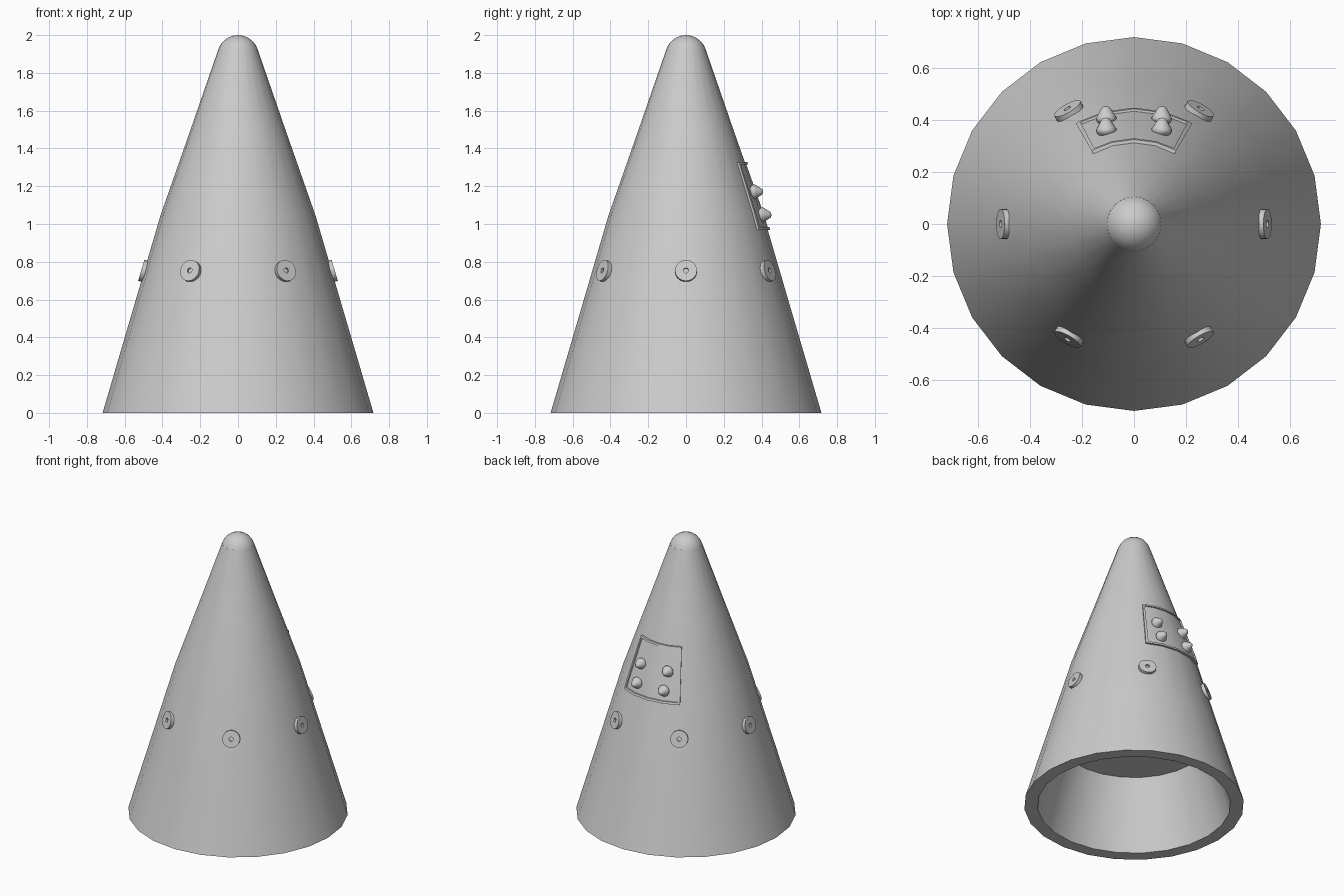
import bpy, bmesh, math
from mathutils import Matrix, Vector

if "Cube" in bpy.data.objects:
    bpy.data.objects.remove(bpy.data.objects["Cube"])

OUTER = [(0.717, 0.0), (0.57, 0.5), (0.412, 1.04), (0.251, 1.5), (0.104, 1.925)]


def radius_at(z):
    for (r0, z0), (r1, z1) in zip(OUTER, OUTER[1:]):
        if z <= z1:
            return r0 + (r1 - r0) * (z - z0) / (z1 - z0)
    return OUTER[-1][0]


def finish(name, bm, angle=35):
    bmesh.ops.remove_doubles(bm, verts=bm.verts, dist=1e-5)
    bmesh.ops.recalc_face_normals(bm, faces=bm.faces)
    me = bpy.data.meshes.new(name)
    bm.to_mesh(me)
    bm.free()
    ob = bpy.data.objects.new(name, me)
    bpy.context.collection.objects.link(ob)
    bpy.ops.object.select_all(action='DESELECT')
    ob.select_set(True)
    bpy.context.view_layer.objects.active = ob
    bpy.ops.object.shade_smooth_by_angle(angle=math.radians(angle))
    return ob


def lathe(name, profile, segs, matrix=Matrix(), angle=35):
    # revolve (radius, height) points about local z, then place
    bm = bmesh.new()
    vs = [bm.verts.new((r, 0, z)) for r, z in profile]
    es = [bm.edges.new(p) for p in zip(vs, vs[1:])]
    bmesh.ops.spin(bm, geom=vs + es, axis=(0, 0, 1), cent=(0, 0, 0),
                   steps=segs, angle=2 * math.pi, use_merge=True)
    bmesh.ops.remove_doubles(bm, verts=bm.verts, dist=1e-5)
    bmesh.ops.transform(bm, matrix=matrix, verts=bm.verts)
    return finish(name, bm, angle)


def aim(pos, direction):
    return Matrix.Translation(pos) @ Vector(direction).to_track_quat('Z', 'Y').to_matrix().to_4x4()


# hollow conical body with a flat ceiling inside
lathe("cone_body", [(0, 0.485), (0.485, 0.485), (0.63, 0.0)] + OUTER + [(0, 1.925)], 24)

# rounded tip
cap = [(0.11 * math.cos(math.radians(a)), 1.89 + 0.11 * math.sin(math.radians(a)))
       for a in range(15, 90, 15)] + [(0, 2.0)]
lathe("rounded_tip", cap, 24)

# ring of six washers lying on the slope
slope = 0.293
for i in range(6):
    a = math.radians(60 * i)
    n = Vector((math.cos(a), math.sin(a), slope)).normalized()
    r = radius_at(0.75)
    pos = Vector((r * math.cos(a), r * math.sin(a), 0.75))
    lathe(f"washer_{i + 1}", [(0, -0.02), (0.058, -0.02), (0.058, 0.016), (0.014, 0.016),
                              (0.014, 0.004), (0, 0.004)], 20, aim(pos, n))

# curved access panel on the back: plate and raised rim
ANGS = [-30, -27.7, -15, 0, 15, 27.7, 30]
ZS = [0.968, 0.983, 1.04, 1.315, 1.328]


def curved_plate(name, lift, rim_only):
    bm = bmesh.new()

    def point(a, z, off):
        t = math.radians(90 + a)
        r = radius_at(z) + off
        return bm.verts.new((r * math.cos(t), r * math.sin(t), z))
    grids = [[[point(a, z, off) for a in ANGS] for z in ZS] for off in (-0.012, lift)]
    cols, rows = len(ANGS) - 1, len(ZS) - 1
    cells = {(i, j) for j in range(rows) for i in range(cols)
             if not rim_only or i in (0, cols - 1) or j in (0, rows - 1)}
    for i, j in cells:
        ring = [(i, j), (i + 1, j), (i + 1, j + 1), (i, j + 1)]
        sides = [(i, j - 1), (i + 1, j), (i, j + 1), (i - 1, j)]
        for g in grids:
            bm.faces.new([g[y][x] for x, y in ring])
        for k in range(4):
            if sides[k] not in cells:
                (x0, y0), (x1, y1) = ring[k], ring[(k + 1) % 4]
                bm.faces.new([grids[0][y0][x0], grids[0][y1][x1],
                              grids[1][y1][x1], grids[1][y0][x0]])
    loose = [v for v in bm.verts if not v.link_faces]
    bmesh.ops.delete(bm, geom=loose, context='VERTS')
    return finish(name, bm)


curved_plate("panel_plate", 0.004, False)
curved_plate("panel_rim", 0.013, True)

# four pointed studs on the panel
stud = [(0, -0.018), (0.026, -0.012), (0.037, 0.0), (0.04, 0.01), (0.035, 0.02),
        (0.021, 0.043), (0.014, 0.053), (0, 0.058)]
for z in (1.048, 1.17):
    for side in (-1, 1):
        x = 0.106 * side
        y = math.sqrt(radius_at(z) ** 2 - x * x)
        lathe(f"panel_stud_{'upper' if z > 1.1 else 'lower'}_{'left' if side < 0 else 'right'}",
              stud, 16, aim((x, y, z), (0.05 * side, 1, 0)), 50)
